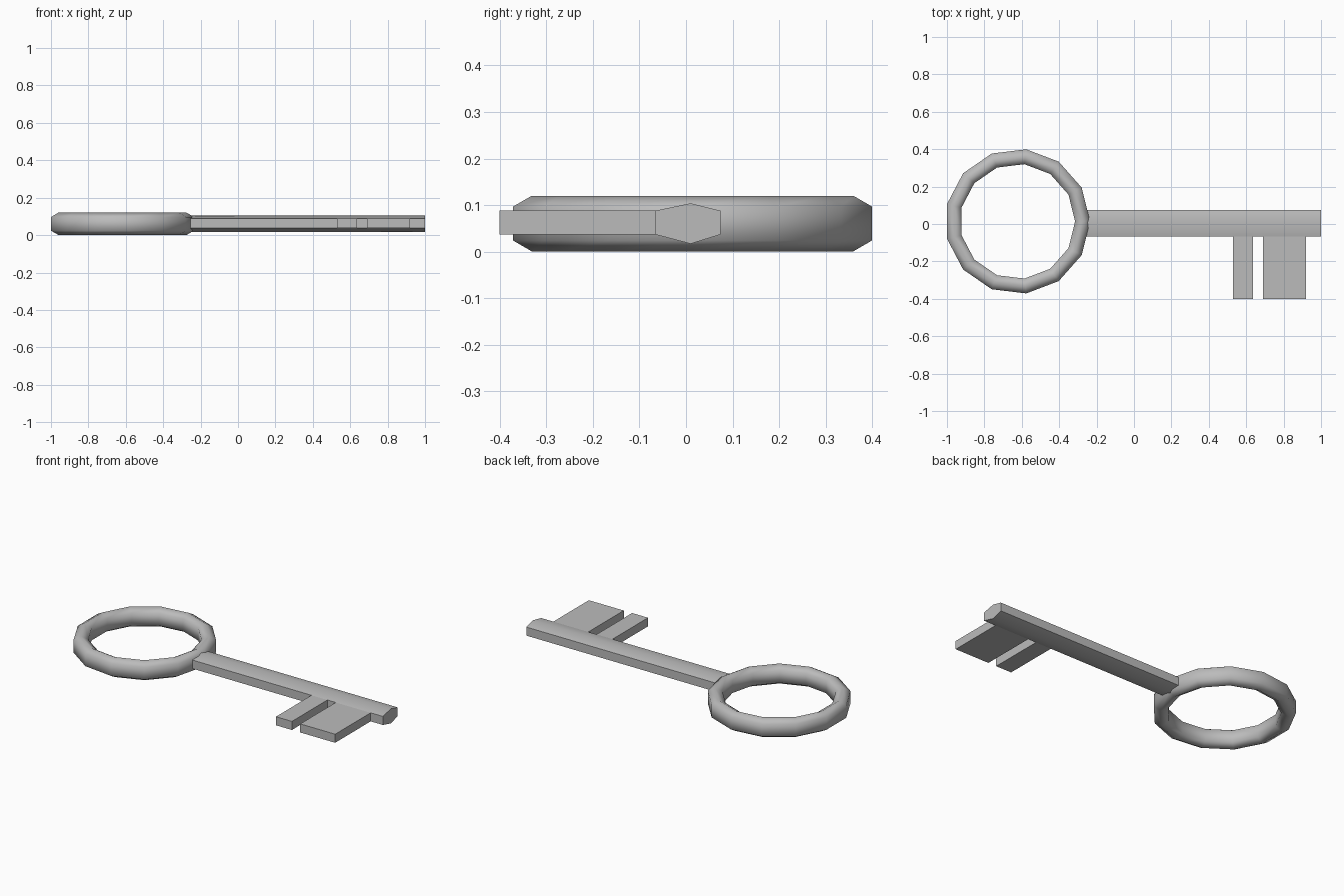
import bpy, bmesh
from math import cos, sin, tau

cube = bpy.data.objects.get("Cube")
if cube:
    bpy.data.objects.remove(cube)

# Single grey metal
metal = bpy.data.materials.new("grey metal")
metal.use_nodes = True
grey = (0.5, 0.5, 0.5, 1)
metal.diffuse_color = grey
metal.node_tree.nodes["Principled BSDF"].inputs["Base Color"].default_value = grey


def make_object(name, bm, smooth):
    bmesh.ops.recalc_face_normals(bm, faces=bm.faces)
    mesh = bpy.data.meshes.new(name)
    bm.to_mesh(mesh)
    bm.free()
    mesh.materials.append(metal)
    for face in mesh.polygons:
        face.use_smooth = smooth
    obj = bpy.data.objects.new(name, mesh)
    bpy.context.collection.objects.link(obj)
    return obj


def extrude_x(name, section, x0, x1):
    """Extrude a (y, z) section along x."""
    bm = bmesh.new()
    face = bm.faces.new([bm.verts.new((x0, y, z)) for y, z in section])
    new = bmesh.ops.extrude_face_region(bm, geom=[face])["geom"]
    moved = [v for v in new if isinstance(v, bmesh.types.BMVert)]
    bmesh.ops.translate(bm, verts=moved, vec=(x1 - x0, 0, 0))
    return make_object(name, bm, False)


# Ring handle: flattened hexagonal section swept around 13 sides
SIDES = 13
section = [(0.388, 0.024), (0.388, 0.097), (0.348, 0.12),
           (0.308, 0.097), (0.308, 0.024), (0.348, 0.001)]
bm = bmesh.new()
loops = [[bm.verts.new((-0.623 + r * cos(tau * i / SIDES),
                        0.014 + r * sin(tau * i / SIDES), z)) for r, z in section]
         for i in range(SIDES)]
for i, loop in enumerate(loops):
    after = loops[(i + 1) % SIDES]
    for j in range(len(section)):
        k = (j + 1) % len(section)
        bm.faces.new((loop[j], after[j], after[k], loop[k]))
make_object("ring_handle", bm, True)

# Hexagonal shaft with softened ridges
LOW, HIGH = 0.037, 0.088
shaft = extrude_x("shaft", [(-0.066, LOW), (0.004 + 0.006, 0.017), (0.074, LOW),
                            (0.074, HIGH), (0.01, 0.104), (-0.066, HIGH)], -0.26, 1.0)
bpy.context.view_layer.objects.active = shaft
shaft.select_set(True)
bpy.ops.object.shade_smooth_by_angle(angle=tau / 10)

# Two teeth of the bit
for name, x0, x1 in (("narrow_tooth", 0.53, 0.635), ("wide_tooth", 0.69, 0.92)):
    extrude_x(name, [(-0.4, LOW), (-0.06, LOW), (-0.06, HIGH), (-0.4, HIGH)], x0, x1)
